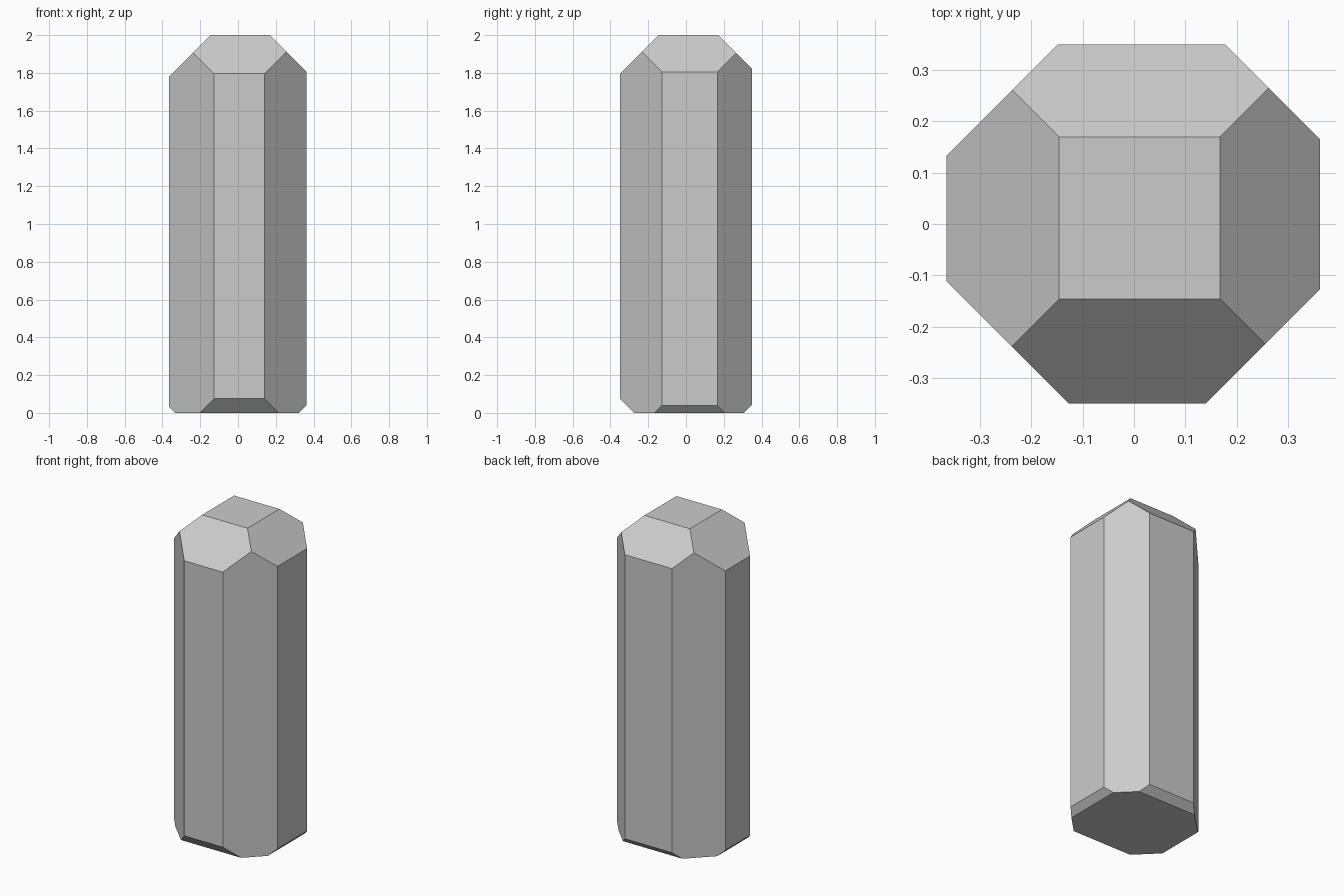
import bpy
import bmesh
from mathutils import Vector

if "Cube" in bpy.data.objects:
    bpy.data.objects.remove(bpy.data.objects["Cube"])

# Rough block: x, y and z extents of the stone
LOW, HIGH = Vector((-0.365, -0.35, 0.0)), Vector((0.362, 0.35, 2.0))

bm = bmesh.new()
bmesh.ops.create_cube(bm, size=1.0)
for v in bm.verts:
    v.co = (LOW + HIGH) / 2 + v.co * (HIGH - LOW)


def slice_off(normal, offset):
    """Remove everything where normal . p > offset and cap the cut."""
    n = Vector(normal)
    cut = bmesh.ops.bisect_plane(
        bm, geom=bm.verts[:] + bm.edges[:] + bm.faces[:], dist=1e-6,
        plane_co=n * offset / n.length_squared, plane_no=n, clear_outer=True)
    edges = [e for e in cut["geom_cut"] if isinstance(e, bmesh.types.BMEdge)]
    bmesh.ops.edgeloop_fill(bm, edges=edges)


# Vertical corner facets
for sx, sy, offset in ((1, 1, 0.528), (1, -1, 0.490), (-1, -1, 0.477), (-1, 1, 0.498)):
    slice_off((sx, sy, 0), offset)

# Sloping top and small bottom facets: side direction, top offset, bottom offset
for dx, dy, top, bottom in ((1, 0, 2.168, 0.323), (-1, 0, 2.146, 0.332),
                            (0, 1, 2.170, 0.307), (0, -1, 2.146, 0.275)):
    slice_off((dx, dy, 1), top)
    slice_off((dx, dy, -1), bottom)

bmesh.ops.recalc_face_normals(bm, faces=bm.faces[:])

# Faceted stone pillar
mesh = bpy.data.meshes.new("stone_pillar")
bm.to_mesh(mesh)
bm.free()
bpy.context.collection.objects.link(bpy.data.objects.new("stone_pillar", mesh))
